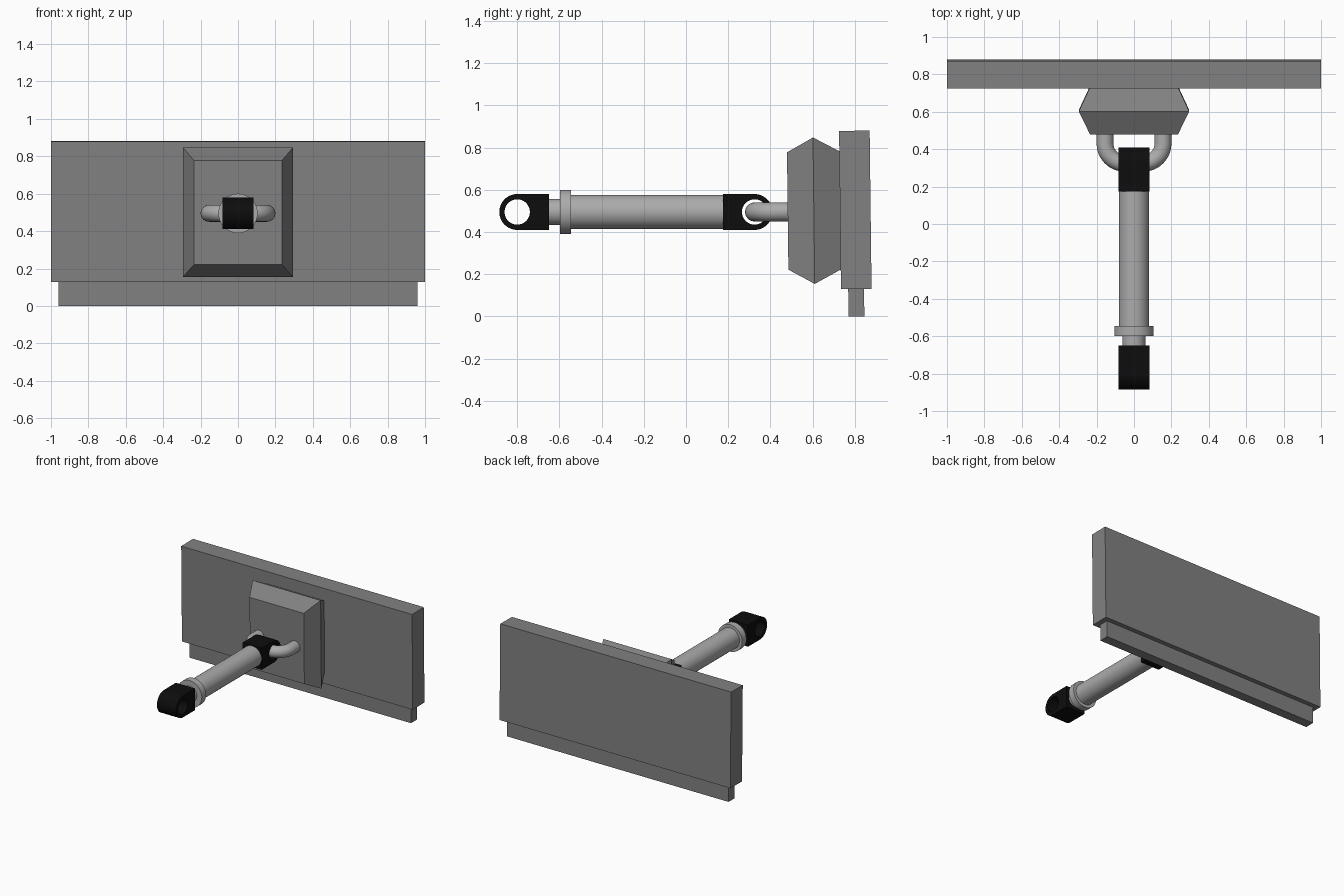
import bpy, bmesh, math
from mathutils import Matrix, Vector

cube = bpy.data.objects.get("Cube")
if cube:
    bpy.data.objects.remove(cube, do_unlink=True)


def material(name, v):
    m = bpy.data.materials.new(name)
    m.use_nodes = True
    m.diffuse_color = (v, v, v, 1)
    bsdf = m.node_tree.nodes["Principled BSDF"]
    bsdf.inputs["Base Color"].default_value = (v, v, v, 1)
    bsdf.inputs["Roughness"].default_value = 0.6
    return m


GREY = material("plate grey", 0.22)
STEEL = material("light steel", 0.41)
BLACK = material("matte black", 0.004)
AXIS_Z = 0.495      # height of the strut axis
TILT = 0.012        # slight backward lean of the plate


def finish(name, bm, mat, smooth=False):
    bmesh.ops.recalc_face_normals(bm, faces=bm.faces)
    me = bpy.data.meshes.new(name)
    bm.to_mesh(me)
    bm.free()
    me.materials.append(mat)
    ob = bpy.data.objects.new(name, me)
    bpy.context.collection.objects.link(ob)
    if smooth:
        bpy.ops.object.select_all(action='DESELECT')
        ob.select_set(True)
        bpy.context.view_layer.objects.active = ob
        bpy.ops.object.shade_smooth_by_angle(angle=math.radians(35))
    return ob


def lean(bm, y, z):
    bmesh.ops.rotate(bm, verts=bm.verts, cent=(0, y, z),
                     matrix=Matrix.Rotation(TILT, 3, 'X'))


def box(name, size, centre):
    bm = bmesh.new()
    bmesh.ops.create_cube(bm, size=1)
    bmesh.ops.scale(bm, vec=size, verts=bm.verts)
    bmesh.ops.translate(bm, vec=centre, verts=bm.verts)
    lean(bm, centre[1], centre[2])
    return finish(name, bm, GREY)


def skin(bm, rings, capped=True):
    """Join successive closed rings of points with quads."""
    loops = [[bm.verts.new(p) for p in ring] for ring in rings]
    n = len(loops[0])
    for a, b in zip(loops, loops[1:]):
        for i in range(n):
            j = (i + 1) % n
            bm.faces.new((a[i], a[j], b[j], b[i]))
    if capped:
        bm.faces.new(loops[0])
        bm.faces.new(loops[-1])
    return loops


def rod(name, y0, y1, r):
    ring = lambda y: [(r * math.cos(t * math.tau / 48), y,
                       AXIS_Z + r * math.sin(t * math.tau / 48)) for t in range(48)]
    bm = bmesh.new()
    skin(bm, [ring(y0), ring(y1)])
    return finish(name, bm, STEEL, True)


def eye(name, yc, direction, half=0.083, r=0.085, hole=0.06, shank=0.15):
    """Lug with a round end facing `direction` along y and a cross hole."""
    corner = math.atan2(r, shank)
    angles = [math.pi / 2 + math.pi * i / 24 for i in range(25)]      # round end
    angles += [-math.pi / 2 + (math.pi / 2 - corner) * i / 6 for i in range(1, 7)]
    angles += [-corner + 2 * corner * i / 6 for i in range(1, 7)]
    angles += [corner + (math.pi / 2 - corner) * i / 6 for i in range(1, 6)]
    outer, inner = [], []
    for a in angles:
        c, s = math.cos(a), math.sin(a)
        reach = r if c <= 1e-6 else min(shank / c, r / max(abs(s), 1e-6))
        outer.append((c * reach, s * reach))
        inner.append((c * hole, s * hole))
    place = lambda pts, x: [(x, yc - direction * u, AXIS_Z + v) for u, v in pts]
    bm = bmesh.new()
    skin(bm, [place(outer, -half), place(outer, half),
              place(inner, half), place(inner, -half),
              place(outer, -half)], capped=False)
    bmesh.ops.remove_doubles(bm, verts=bm.verts, dist=1e-5)
    return finish(name, bm, BLACK, True)


# Large plate with a narrower strip below it
box("plate", (2.0, 0.145, 0.75), (0, 0.8025, 0.505))
box("lower_strip", (1.92, 0.075, 0.15), (0, 0.807, 0.075))

# Bracket block: widest at mid depth, tapering to both faces
bm = bmesh.new()
rect = lambda y, w, h: [(-w, y, 0.501 - h), (w, y, 0.501 - h),
                        (w, y, 0.501 + h), (-w, y, 0.501 + h)]
skin(bm, [rect(0.482, 0.235, 0.278), rect(0.606, 0.295, 0.347),
          rect(0.735, 0.235, 0.278)])
lean(bm, 0.606, 0.501)
finish("bracket_block", bm, GREY)

# U-shaped shackle holding the rear eye
BEND, SIDE, CROSS_Y, BAR = 0.105, 0.155, 0.325, 0.045
half_path = [Vector((-SIDE, 0.50, AXIS_Z))]
for i in range(13):
    a = math.pi + (math.pi / 2) * i / 12
    half_path.append(Vector((-SIDE + BEND + BEND * math.cos(a),
                             CROSS_Y + BEND + BEND * math.sin(a), AXIS_Z)))
path = half_path + [Vector((-p.x, p.y, p.z)) for p in reversed(half_path)]
rings = []
for i, p in enumerate(path):
    t = (path[min(i + 1, len(path) - 1)] - path[max(i - 1, 0)]).normalized()
    if i in (0, len(path) - 1):
        t = Vector((0, -1 if i == 0 else 1, 0))
    side = t.cross(Vector((0, 0, 1)))
    rings.append([p + BAR * (math.cos(k * math.tau / 24) * side
                             + math.sin(k * math.tau / 24) * Vector((0, 0, 1)))
                  for k in range(24)])
bm = bmesh.new()
skin(bm, rings)
finish("shackle", bm, STEEL, True)

# Strut: main tube, collar and thin piston rod
rod("strut_tube", -0.56, 0.18, 0.081)
rod("strut_collar", -0.598, -0.546, 0.105)
rod("piston_rod", -0.66, -0.59, 0.062)

# Lugs at both ends of the strut
eye("front_eye", -0.80, -1)
eye("rear_eye", 0.325, 1)
